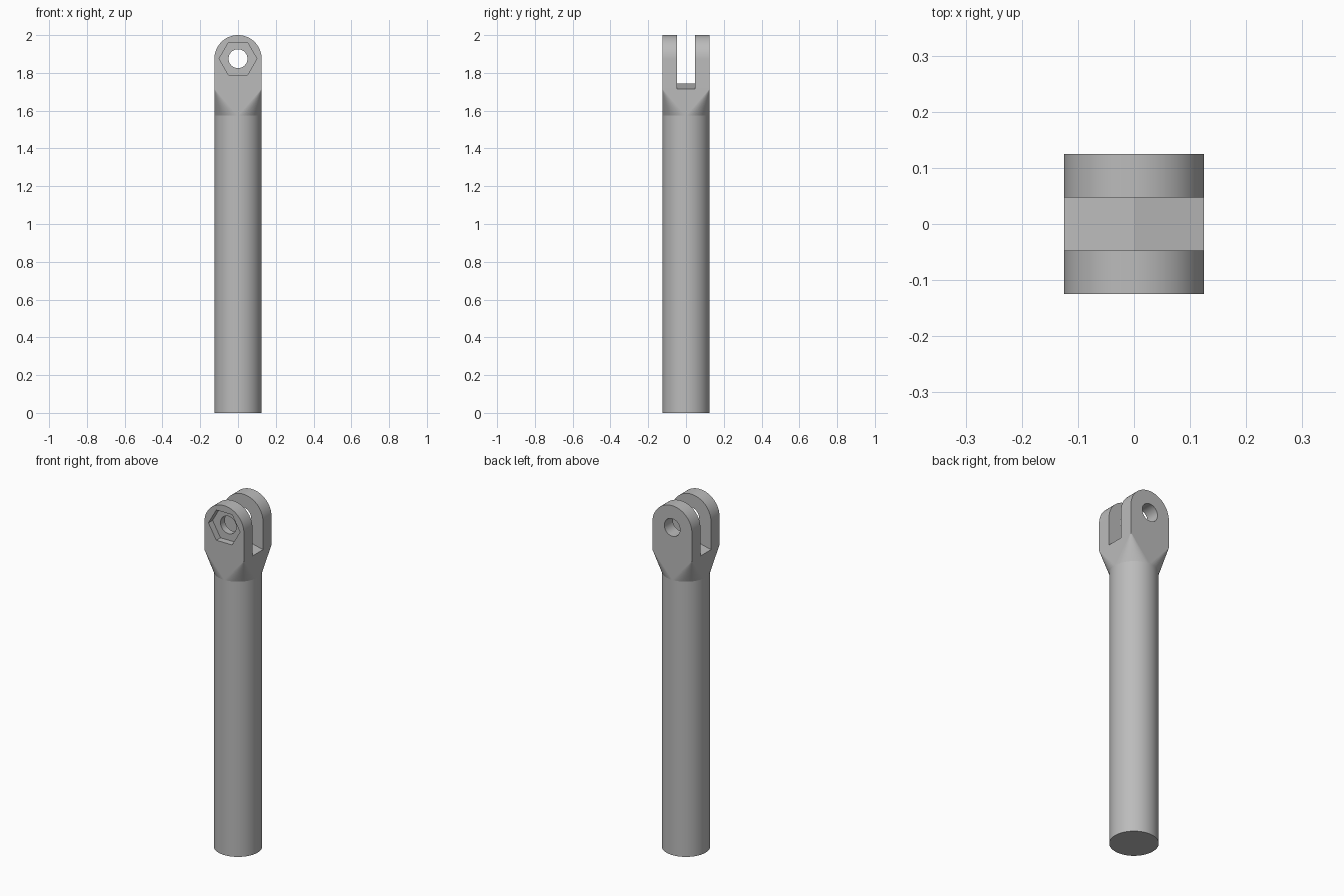
import bpy, bmesh
from math import sin, cos, pi, radians

R = 0.125            # shaft radius and half width of the fork
NECK, SQUARE = 1.575, 1.715   # start and end of the round-to-square neck
PIVOT = 2 - R        # height of the cross hole
SEG = 96

cube = bpy.data.objects.get("Cube")
if cube:
    bpy.data.objects.remove(cube, do_unlink=True)

metal = bpy.data.materials.new("plain_grey")
metal.use_nodes = True
grey = (0.5, 0.5, 0.5, 1)
metal.diffuse_color = grey
metal.node_tree.nodes["Principled BSDF"].inputs["Base Color"].default_value = grey


def finish(bm, name):
    bmesh.ops.recalc_face_normals(bm, faces=bm.faces)
    mesh = bpy.data.meshes.new(name)
    bm.to_mesh(mesh)
    bm.free()
    mesh.materials.append(metal)
    ob = bpy.data.objects.new(name, mesh)
    bpy.context.collection.objects.link(ob)
    return ob


def skin(bm, a, b):
    """Quads between two matching closed loops."""
    for i in range(len(a)):
        j = (i + 1) % len(a)
        bm.faces.new((a[i], a[j], b[j], b[i]))


def prism(name, outline, y0, y1):
    """Extrude an x-z outline along y."""
    bm = bmesh.new()
    a, b = [[bm.verts.new((x, y, z)) for x, z in outline] for y in (y0, y1)]
    bm.faces.new(a)
    bm.faces.new(b)
    skin(bm, a, b)
    return finish(bm, name)


def circle(r, n):
    return [(r * cos(2 * pi * i / n), PIVOT + r * sin(2 * pi * i / n)) for i in range(n)]


# Round shaft
bm = bmesh.new()
low, top = [[bm.verts.new((R * cos(2 * pi * i / SEG), R * sin(2 * pi * i / SEG), z))
             for i in range(SEG)] for z in (0, NECK)]
bm.faces.new(low)
skin(bm, low, top)

# Neck: a cone fan to each corner, a flat triangle on each side
corners = [bm.verts.new((sx * R, sy * R, SQUARE))
           for sx, sy in ((1, 1), (-1, 1), (-1, -1), (1, -1))]
quarter = SEG // 4
for q, corner in enumerate(corners):
    for i in range(q * quarter, (q + 1) * quarter):
        bm.faces.new((top[i], top[(i + 1) % SEG], corner))
    bm.faces.new((top[q * quarter], corner, corners[q - 1]))

# Fork block with a rounded top
back, front = [[c1] + [bm.verts.new((R * cos(pi * i / 48), y, PIVOT + R * sin(pi * i / 48)))
                       for i in range(49)] + [c2]
               for c1, c2, y in ((corners[0], corners[1], R), (corners[3], corners[2], -R))]
bm.faces.new(back)
bm.faces.new(front)
for i in range(len(back) - 1):
    bm.faces.new((back[i], back[i + 1], front[i + 1], front[i]))
rod = finish(bm, "forked_rod")

# Slot with a ridged floor, cross hole and hexagonal nut pocket
cutters = [
    prism("slot_cutter", [(-0.15, 1.71), (0, 1.745), (0.15, 1.71), (0.15, 2.1), (-0.15, 2.1)],
          -0.0475, 0.0475),
    prism("hole_cutter", circle(0.05, 48), -0.2, 0.2),
    prism("nut_pocket_cutter", circle(0.1, 6), -0.2, -0.087),
]
bpy.ops.object.select_all(action='DESELECT')
bpy.context.view_layer.objects.active = rod
rod.select_set(True)
for cutter in cutters:
    cutter.hide_render = True
    mod = rod.modifiers.new(cutter.name, 'BOOLEAN')
    mod.operation = 'DIFFERENCE'
    mod.solver = 'EXACT'
    mod.object = cutter
    bpy.ops.object.modifier_apply(modifier=mod.name)
    bpy.data.objects.remove(cutter, do_unlink=True)

# Smooth round surfaces; the finely faceted neck stays flat shaded
bpy.ops.object.shade_smooth_by_angle(angle=radians(20))
for face in rod.data.polygons:
    if NECK < face.center.z < SQUARE:
        face.use_smooth = False
